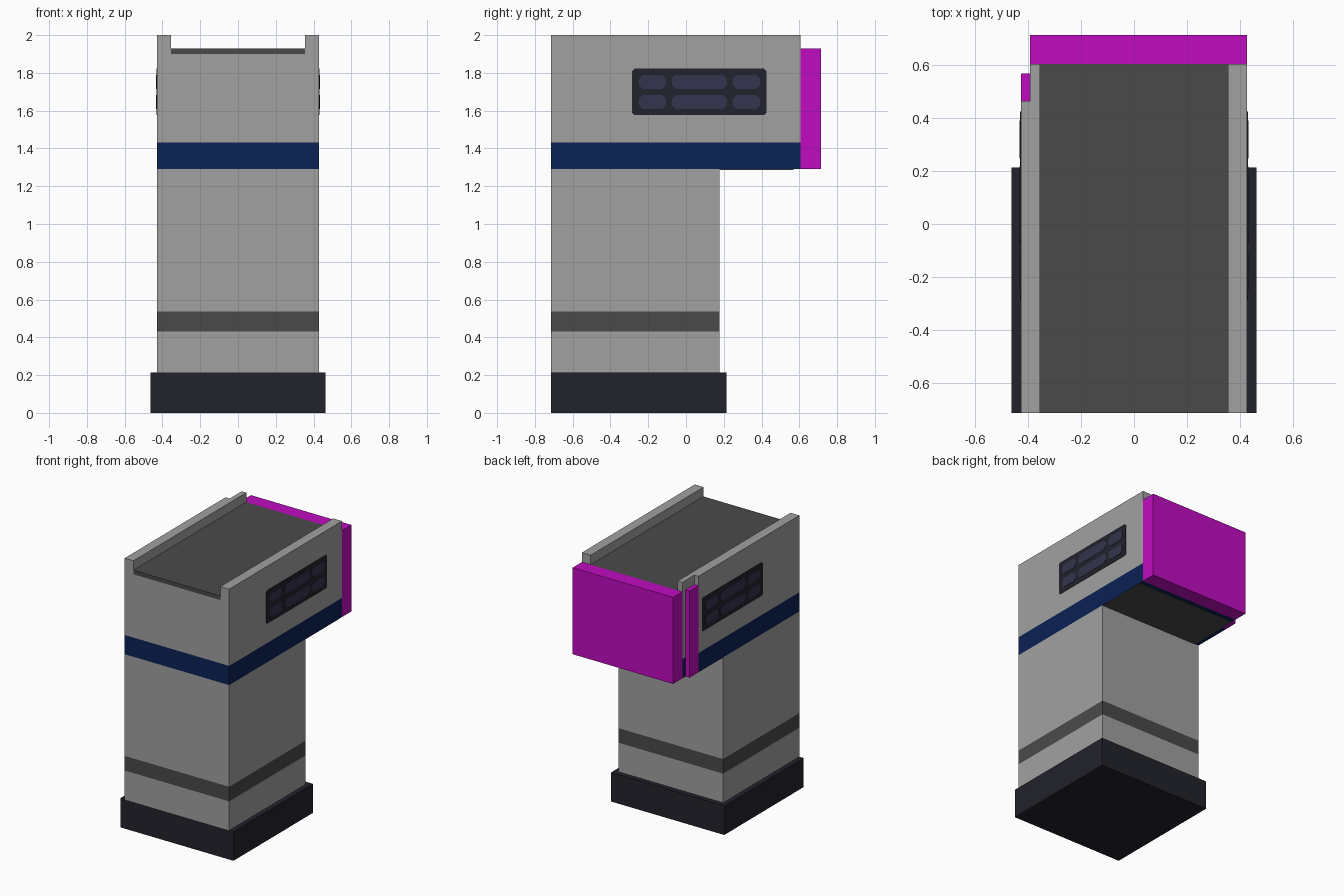
import bpy, bmesh

cube = bpy.data.objects.get("Cube")
if cube:
    bpy.data.objects.remove(cube, do_unlink=True)


def material(name, rgb):
    """Flat material from 0-255 display values."""
    lin = [((c / 255 + 0.055) / 1.055) ** 2.4 if c > 10 else c / 255 / 12.92 for c in rgb]
    m = bpy.data.materials.new(name)
    m.use_nodes = True
    m.diffuse_color = (*lin, 1)
    m.node_tree.nodes["Principled BSDF"].inputs["Base Color"].default_value = (*lin, 1)
    return m


GREY = material("light grey", (161, 161, 161))
DARK = material("dark grey", (74, 74, 74))
NAVY = material("navy blue", (11, 34, 86))
BLACK = material("blue black", (34, 34, 44))
GLASS = material("window violet", (52, 52, 78))
MAGENTA = material("magenta", (192, 12, 192))


def rect(a0, a1, b0, b1, cut=0):
    """Counter-clockwise rectangle, with optional clipped corners."""
    if not cut:
        return [(a0, b0), (a1, b0), (a1, b1), (a0, b1)]
    c = cut
    return [(a0 + c, b0), (a1 - c, b0), (a1, b0 + c), (a1, b1 - c),
            (a1 - c, b1), (a0 + c, b1), (a0, b1 - c), (a0, b0 + c)]


def prism(name, outline, levels, mats, axis="z"):
    """Stack an outline through levels, with one material for each layer."""
    place = {"z": lambda a, b, h: (a, b, h), "x": lambda a, b, h: (h, a, b)}[axis]
    bm = bmesh.new()
    rings = [[bm.verts.new(place(a, b, h)) for a, b in outline] for h in levels]
    slots = list(dict.fromkeys(mats))
    n = len(outline)
    for k, mat in enumerate(mats):
        for i in range(n):
            j = (i + 1) % n
            f = bm.faces.new((rings[k][i], rings[k][j], rings[k + 1][j], rings[k + 1][i]))
            f.material_index = slots.index(mat)
    bm.faces.new(rings[0][::-1]).material_index = slots.index(mats[0])
    bm.faces.new(rings[-1]).material_index = slots.index(mats[-1])
    bmesh.ops.recalc_face_normals(bm, faces=bm.faces)
    mesh = bpy.data.meshes.new(name)
    bm.to_mesh(mesh)
    bm.free()
    for m in slots:
        mesh.materials.append(m)
    obj = bpy.data.objects.new(name, mesh)
    bpy.context.collection.objects.link(obj)
    return obj


W = 0.428               # half width of the body
FRONT, BACK = -0.714, 0.605
STEP_X, STEP_Y = -0.394, 0.465   # corner step in the right wall
SLOT = 0.356            # half width of the deck

# Plinth and banded column
prism("plinth", rect(-0.463, 0.463, FRONT, 0.214), [0, 0.215], [BLACK])
prism("column", rect(-W, W, FRONT, 0.177), [0.215, 0.43, 0.538, 1.29], [GREY, DARK, GREY])

# Overhanging head with a stepped back corner and a navy band
head = [(-W, FRONT), (W, FRONT), (W, BACK), (STEP_X, BACK), (STEP_X, STEP_Y), (-W, STEP_Y)]
prism("head", head, [1.29, 1.432, 1.90], [NAVY, GREY])
prism("underside_panel", rect(STEP_X, W - 0.002, 0.177, 0.57), [1.287, 1.291], [DARK])

# Top deck between two raised rails
prism("deck", rect(-SLOT, SLOT, FRONT, BACK), [1.90, 1.93], [DARK])
prism("left_rail", rect(SLOT, W, FRONT, BACK), [1.90, 2.0], [GREY])
right_rail = [(-W, FRONT), (-SLOT, FRONT), (-SLOT, BACK),
              (STEP_X, BACK), (STEP_X, STEP_Y), (-W, STEP_Y)]
prism("right_rail", right_rail, [1.90, 2.0], [GREY])

# Back panel and the narrow strip in the stepped corner
prism("back_panel", rect(STEP_X, W, BACK, 0.714), [1.29, 1.93], [MAGENTA])
prism("corner_strip", rect(-W, STEP_X, STEP_Y, 0.57), [1.29, 1.93], [MAGENTA])

# Window plates with six panes on each side
for side, s in (("left", 1), ("right", -1)):
    prism(side + "_window_frame", rect(-0.285, 0.426, 1.576, 1.822, 0.012),
          [s * (W - 0.002), s * (W + 0.003)], [BLACK], "x")
    for row, (z0, z1) in (("lower", (1.609, 1.682)), ("upper", (1.716, 1.79))):
        for col, (y0, y1) in enumerate([(-0.249, -0.106), (-0.075, 0.217), (0.247, 0.391)], 1):
            prism(f"{side}_{row}_pane_{col}", rect(y0, y1, z0, z1, 0.02),
                  [s * (W + 0.001), s * (W + 0.005)], [GLASS], "x")
